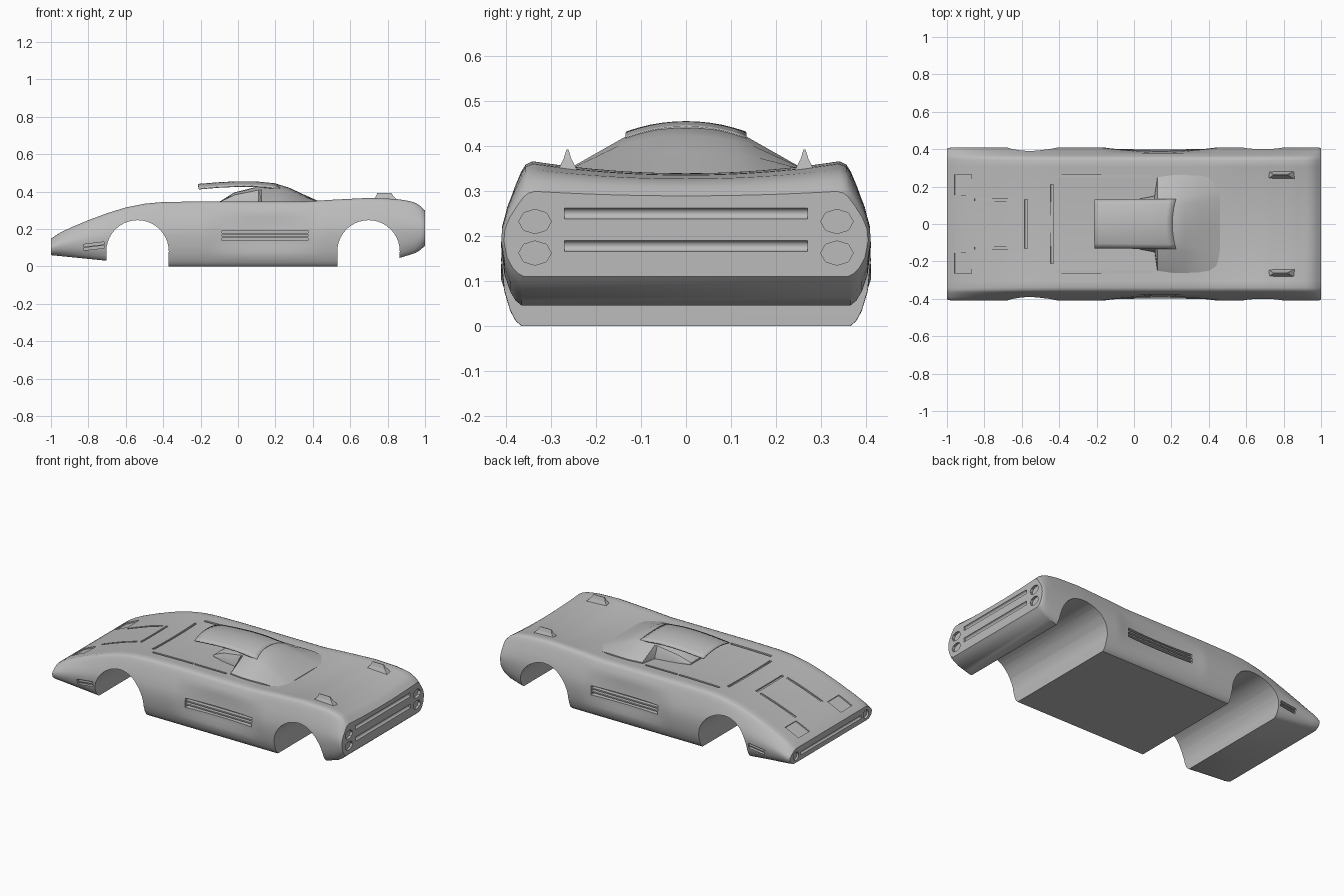
import bpy, bmesh, math
from mathutils import Matrix, Vector

if "Cube" in bpy.data.objects:
    bpy.data.objects.remove(bpy.data.objects["Cube"])

paint = bpy.data.materials.new("grey_paint")
paint.use_nodes = True
grey = (0.5, 0.5, 0.5, 1)
paint.diffuse_color = grey
paint.node_tree.nodes["Principled BSDF"].inputs["Base Color"].default_value = grey


def lerp(table, v):
    """Piecewise linear lookup."""
    if v <= table[0][0]:
        return table[0][1]
    for (a, p), (b, q) in zip(table, table[1:]):
        if v <= b:
            return p + (q - p) * (v - a) / (b - a)
    return table[-1][1]


def make(name, bm):
    bmesh.ops.recalc_face_normals(bm, faces=bm.faces)
    mesh = bpy.data.meshes.new(name)
    bm.to_mesh(mesh)
    bm.free()
    mesh.materials.append(paint)
    obj = bpy.data.objects.new(name, mesh)
    bpy.context.collection.objects.link(obj)
    return obj


def loft(name, rings, closed=True):
    bm = bmesh.new()
    rows = [[bm.verts.new(p) for p in ring] for ring in rings]
    n = len(rows[0])
    for a, b in zip(rows, rows[1:]):
        for i in range(n if closed else n - 1):
            j = (i + 1) % n
            bm.faces.new((a[i], a[j], b[j], b[i]))
    if closed:
        bm.faces.new(rows[0])
        bm.faces.new(rows[-1])
    return make(name, bm)


def box(name, center, size, pitch=0.0):
    bm = bmesh.new()
    m = (Matrix.Translation(center) @ Matrix.Rotation(pitch, 4, 'Y')
         @ Matrix.Diagonal((*size, 1)))
    bmesh.ops.create_cube(bm, size=1, matrix=m)
    return make(name, bm)


def rod(name, center, radius, length, axis, sides, squash=1.0):
    bm = bmesh.new()
    turn = Matrix.Rotation(math.pi / 2, 4, 'X' if axis == 'Y' else 'Y')
    m = Matrix.Translation(center) @ Matrix.Diagonal((1, 1, squash, 1)) @ turn
    bmesh.ops.create_cone(bm, cap_ends=True, segments=sides, radius1=radius,
                          radius2=radius, depth=length, matrix=m)
    return make(name, bm)


def activate(obj):
    bpy.ops.object.select_all(action='DESELECT')
    obj.select_set(True)
    bpy.context.view_layer.objects.active = obj


def smooth(obj, angle=35):
    activate(obj)
    bpy.ops.object.shade_smooth_by_angle(angle=math.radians(angle))


# Body outline: crest height, underside height and section width
CREST = [(-1, .145), (-.97, .17), (-.9, .205), (-.8, .247), (-.7, .284), (-.6, .315),
         (-.5, .335), (-.4, .344), (-.2, .347), (.35, .346), (.5, .356), (.7, .366),
         (.85, .36), (.93, .347), (.97, .33), (1, .295)]
UNDER = [(-1, .06), (-.7, .03), (-.37, 0), (.53, 0), (.865, .045), (.96, .075), (1, .11)]
WIDTH = [(0, .365), (.012, .378), (.035, .39), (.08, .403), (.15, .41), (.2, .408),
         (.25, .397), (.3, .38), (.335, .366), (.352, .356), (.36, .34)]
SHOULDER = .34


def crest(x):
    return sum(lerp(CREST, max(-1, min(1, x + d))) for d in (-.01, 0, .01)) / 3


def dip(x):
    return lerp([(-1, 0), (-.8, .008), (-.5, .012), (.3, .012), (.6, .028), (.9, .024), (1, .01)], x)


def top_z(x, y):
    return crest(x) - dip(x) * (1 - min(1, abs(y) / SHOULDER) ** 2)


def hollow(lo, hi, v):
    t = (v - lo) / (hi - lo)
    return math.sin(math.pi * t) ** .7 if 0 < t < 1 else 0


def section(x):
    top, low = crest(x), lerp(UNDER, x)
    ends = .985 if abs(x) > .995 else 1
    side = []
    for level, _ in WIDTH[:-1]:
        side.append(level)
        nxt = WIDTH[WIDTH.index((level, lerp(WIDTH, level))) + 1][0]
        side.append((level + nxt) / 2)
    right = []
    for level in side:
        z = low + (top - low) * level / .36
        dent = .02 * hollow(-.16, .44, x) * hollow(.07, .28, z)
        right.append(((lerp(WIDTH, level) - dent) * ends, z))
    deck = [(SHOULDER * (1 - i / 10), 0) for i in range(21)]
    deck = [(y * ends, top_z(x, y)) for y, _ in deck]
    loop = right + deck + [(-y, z) for y, z in reversed(right)]
    return [(x, y, z) for y, z in loop]


stations = [-1 + i * .025 for i in range(81)]
stations[-1:] = [.988, 1]
body = loft("body_shell", [section(x) for x in stations])

# Cutters: wheel tunnels, vents, lamp sockets and panel grooves
cutters = []
for x in (-.537, .698):
    cutters.append(rod("wheel_tunnel", (x, 0, .08), .167, 1.2, 'Y', 40))
    cutters.append(box("wheel_opening", (x, 0, -.06), (.333, 1.2, .28)))


def slot(x0, x1, y0, y1, depth=.012):
    xm, ym = (x0 + x1) / 2, (y0 + y1) / 2
    pitch = -math.atan2(top_z(x1, ym) - top_z(x0, ym), x1 - x0)
    cutters.append(box("groove", (xm, ym, top_z(xm, ym)), (x1 - x0, y1 - y0, depth * 2), pitch))


slot(-.585, -.57, -.13, .13, .008)
slot(-.445, -.43, -.21, .21, .008)
for s in (-1, 1):
    def pair(x0, x1, ya, yb, depth):
        slot(x0, x1, min(s * ya, s * yb), max(s * ya, s * yb), depth)
    pair(-.965, -.865, .155, .265, .008)
    pair(-.86, -.60, .122, .136, .008)
    pair(-.41, -.13, .248, .262, .008)
    pair(-.12, .1, .248, .262, .006)
    cutters.append(box("side_vent_cut", (.145, s * .42, .165), (.46, .1, .056)))
    cutters.append(box("nose_vent_cut", (-.77, s * .42, .108), (.11, .07, .032), -.12))
    for z in (.162, .232):
        cutters.append(rod("tail_lamp_cut", (1, s * .335, z), .036, .03, 'X', 8, .75))
    cutters.append(rod("nose_lamp_cut", (-1, s * .345, .1), .026, .024, 'X', 16))
for z in (.178, .25):
    cutters.append(rod("tail_groove", (1, 0, z), .012, .54, 'Y', 12))
cutters.append(rod("nose_groove", (-1, 0, .1), .01, .6, 'Y', 12))

for cutter in cutters:
    cutter.hide_render = True
    mod = body.modifiers.new("cut", 'BOOLEAN')
    mod.operation, mod.solver, mod.object = 'DIFFERENCE', 'EXACT', cutter
    activate(body)
    bpy.ops.object.modifier_apply(modifier=mod.name)
for cutter in cutters:
    bpy.data.objects.remove(cutter)
smooth(body)

# Rear cabin: raised bulkhead flowing down into the rear deck
CABIN = [(-.1, .345, .09, .10), (-.02, .395, .11, .125), (.11, .428, .125, .15),
         (.125, .43, .13, .25), (.21, .44, .135, .262), (.27, .422, .145, .262),
         (.35, .385, .16, .258), (.46, .336, .18, .24)]
rings = []
for x, top, half, base in CABIN:
    rise = min(.02, max(0, top - .34) * .25)
    arc = [(half * k / 4, top - rise * (k / 4) ** 2) for k in range(4, -5, -1)]
    foot = min(.348, top - rise - .002)
    loop = [(base, .32), (base, foot)] + arc + [(-base, foot), (-base, .32)]
    rings.append([(x, y, z) for y, z in loop])
smooth(loft("rear_cabin", rings), 30)

# Roof panel overhanging the open cockpit
EDGE = [(-.21, .418), (-.1, .427), (0, .432), (.1, .431), (.23, .418)]
rings = []
for i in range(13):
    t = i / 12
    ring = []
    for k in range(-5, 6):
        v = k / 5
        x = -.215 + .42 * t + v * v * (.005 * (1 - t) + .02 * t)
        ring.append((x, v * (.13 + .005 * t), lerp(EDGE, x) + .023 * (1 - v * v)))
    rings.append(ring)
roof = loft("roof_panel", rings, closed=False)
if roof.data.polygons[0].normal.z < 0:
    roof.data.flip_normals()
solid = roof.modifiers.new("thickness", 'SOLIDIFY')
solid.thickness, solid.offset = .007, -1
smooth(roof)

for s, side in ((1, "left"), (-1, "right")):
    # Tail fins
    rings = []
    for x0, x1, z, w in ((.715, .86, .345, .022), (.735, .835, .37, .009), (.745, .82, .392, .002)):
        y = s * .263
        rings.append([(x0, y - w, z), (x1, y - w, z), (x1, y + w, z), (x0, y + w, z)])
    loft(side + "_tail_fin", rings)
    # Slats inside the side vents
    for k in range(2):
        box(f"{side}_vent_slat_{k + 1}", (.145, s * .38, .155 + .02 * k), (.46, .03, .008))
    box(side + "_nose_vent_slat", (-.77, s * .394, .108), (.108, .02, .006), -.12)
